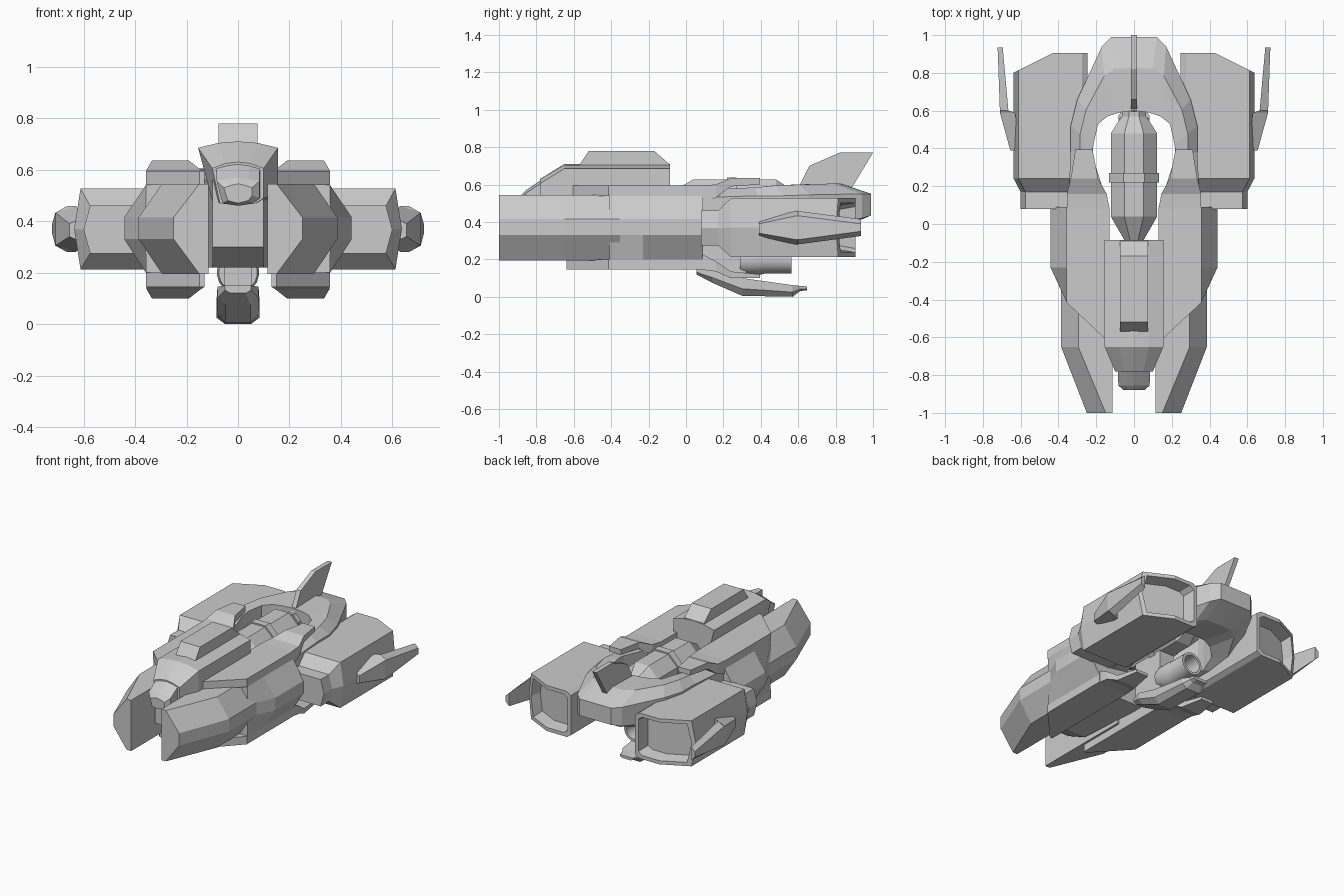
import bpy, bmesh, math
from mathutils import Vector

if "Cube" in bpy.data.objects:
    bpy.data.objects.remove(bpy.data.objects["Cube"])


def loft(name, sections, mirror=False):
    """Skin equal-length rings of 3D points, cap both ends, optionally mirror in x."""
    bm = bmesh.new()
    rings = [[bm.verts.new(p) for p in s] for s in sections]
    n = len(rings[0])
    for a, b in zip(rings, rings[1:]):
        for i in range(n):
            j = (i + 1) % n
            bm.faces.new((a[i], a[j], b[j], b[i]))
    bm.faces.new(rings[0])
    bm.faces.new(rings[-1])
    bmesh.ops.recalc_face_normals(bm, faces=bm.faces)
    me = bpy.data.meshes.new(name)
    bm.to_mesh(me)
    bm.free()
    ob = bpy.data.objects.new(name, me)
    bpy.context.collection.objects.link(ob)
    if mirror:
        m = ob.modifiers.new("Mirror", 'MIRROR')
        m.use_axis[0] = True
        m.use_mirror_merge = False
    return ob


def at_y(y, pts):
    return [(x, y, z) for x, z in pts]


def box_y(y, x0, x1, z0, z1):
    return at_y(y, [(x0, z0), (x1, z0), (x1, z1), (x0, z1)])


def turned(name, stations, z, n=8, flat=1.0):
    """Round part along y from (y, radius) stations."""
    step = 2 * math.pi / n
    return loft(name, [[(r * math.cos(step * (i + .5)), y, z + flat * r * math.sin(step * (i + .5)))
                        for i in range(n)] for y, r in stations])


# Forward prongs
def prong(y, top, mid):
    return at_y(y, [(.115, .545), (top, .545), (mid, .415), (mid, .33), (top, .195), (.115, .195)])


loft("front_prong", [prong(-1, .15, .25), prong(-.65, .295, .386), prong(-.3, .295, .386)], True)


# Side hulls with swollen flanks
def flank(y, mid):
    return at_y(y, [(.13, .595), (.358, .595), (.358, .54), (mid, .415),
                    (mid, .33), (.358, .2), (.358, .145), (.13, .145)])


loft("side_hull", [flank(-.41, .359), flank(-.23, .442), flank(.09, .442)], True)

# Angled deck plates in front of the side hulls, top and bottom
for name, z0, z1, tip in (("upper_deck_plate", .54, .595, -.61), ("lower_deck_plate", .145, .2, -.64)):
    plan = [(.13, -.4), (.358, -.4), (.358, -.415), (.15, tip), (.13, tip)]
    loft(name, [[(x, y, z) for x, y in plan] for z in (z0, z1)], True)


# Central cockpit body
def cabin(y, w, side, top, bot, low):
    return at_y(y, [(-w, side), (-w * .5, top - .006), (0, top), (w * .5, top - .006), (w, side),
                    (w, bot), (low, bot - .02), (0, bot - .03), (-low, bot - .02)][:9])


loft("cockpit", [cabin(-.78, .1, .605, .63, .49, .07), cabin(-.65, .155, .685, .71, .5, .1),
                 cabin(-.085, .155, .685, .71, .5, .1)])
loft("nose", [cabin(-.88, .055, .53, .545, .5, .04), cabin(-.855, .083, .555, .57, .49, .06),
              cabin(-.77, .085, .61, .628, .49, .06)])
loft("keel", [box_y(-.76, -.1, .1, .3, .56), box_y(-.6, -.1, .1, .22, .56),
              box_y(-.085, -.135, .135, .22, .56)])

# Raised roof box
loft("roof_box", [box_y(-.57, -.075, .075, .69, .705), box_y(-.52, -.075, .075, .69, .78),
                  box_y(-.17, -.075, .075, .69, .78), box_y(-.09, -.075, .075, .69, .71)])

# Horseshoe tail: outer xy, inner xy, crest height, edge height, bottom height
stations = [((0, .99), (0, .6), .605, .55, .385),
            ((.12, .99), (.08, .59), .605, .55, .385),
            ((.17, .94), (.14, .57), .605, .55, .37),
            ((.3, .66), (.19, .53), .6, .545, .33),
            ((.335, .52), (.215, .42), .595, .54, .3),
            ((.335, .38), (.22, .36), .585, .54, .3),
            ((.35, .08), (.13, .08), .57, .53, .3)]
rings = []
for o, i, crest, edge, bot in stations:
    o, i = Vector(o), Vector(i)
    c = o.lerp(i, .42)
    rings.append([(*o, bot + .05), (*o, edge), (*c, crest), (*i, crest - .005),
                  (*i, bot), (*c, bot - .02)])
loft("horseshoe_tail", rings, True)

# Clamp arms, above and below
for name, zs in (("upper_arm", ((.5, .595), (.53, .6), (.59, .635), (.6, .635))),
                 ("lower_arm", ((.23, .145), (.19, .135), (.135, .1), (.12, .1)))):
    plan = ((.08, .13, .355), (.16, .145, .355), (.24, .19, .335), (.395, .22, .31))
    loft(name, [box_y(y, a, b, *z) for (y, a, b), z in zip(plan, zs)], True)


# Engine nacelles with skewed, hollow exhausts
def pod(y, out, z0, z1, inset=0, skew=0):
    a, b, i = .245 + inset, out - inset, inset
    pts = [(a, z1 - i - .02), (a + .03, z1 - i), (.43, z1 - i), (b - .025, z1 - i), (b, (z0 + z1) / 2),
           (b - .025, z0 + i), (.43, z0 + i), (a + .03, z0 + i), (a, z0 + i + .02)]
    return [(x, y - skew * max(0, x - .43), z) for x, z in pts]


loft("engine_nacelle", [pod(.08, .6, .275, .46), pod(.17, .6, .275, .46), pod(.24, .637, .213, .527),
                        pod(.7, .637, .213, .527), pod(.905, .637, .213, .527, 0, .5),
                        pod(.905, .637, .213, .527, .025, .5), pod(.82, .637, .213, .527, .04, .5)], True)


# Outboard fins on the nacelles
def blade(y, a, b, z0, z1):
    return at_y(y, [(a, z0), (b, z0 + .025), (b, z1 - .025), (a, z1)])


loft("outboard_fin", [blade(.39, .6, .655, .315, .415), blade(.59, .63, .71, .28, .458),
                      blade(.6, .665, .71, .28, .458), blade(.935, .695, .722, .325, .415)], True)

# Tail fin
fin = [(.59, .56), (.66, .7), (.82, .77), (1, .77), (.885, .58)]
loft("tail_fin", [[(x, y, z) for y, z in fin] for x in (-.016, .016)])

# Central reactor tube and its collar
turned("reactor_tube", [(-.085, .055), (.04, .133), (.48, .133), (.57, .07), (.6, .07)], .505)
turned("reactor_collar", [(.22, .143), (.27, .143)], .505)

# Belly strut, skid and open nozzle
loft("belly_strut", [box_y(.08, -.055, .055, .12, .42), box_y(.32, -.055, .055, .1, .42)])


def skid(y, w, z0, z1):
    return at_y(y, [(-w * .6, z0), (w * .6, z0), (w, z0 + (z1 - z0) * .4), (w, z1), (-w, z1),
                    (-w, z0 + (z1 - z0) * .4)])


loft("belly_skid", [skid(.055, .05, .12, .15), skid(.14, .08, .075, .145), skid(.3, .083, .005, .1),
                    skid(.57, .083, 0, .062), skid(.61, .06, .03, .058), skid(.648, .05, .035, .055)])
nozzle = turned("belly_nozzle", [(.29, .075), (.31, .082), (.4, .082), (.42, .077), (.565, .077),
                                 (.565, .06), (.44, .055)], .2, 20)
for p in nozzle.data.polygons:
    p.use_smooth = len(p.vertices) == 4
bpy.context.view_layer.objects.active = nozzle
nozzle.select_set(True)
bpy.ops.object.shade_smooth_by_angle(angle=math.radians(30))
